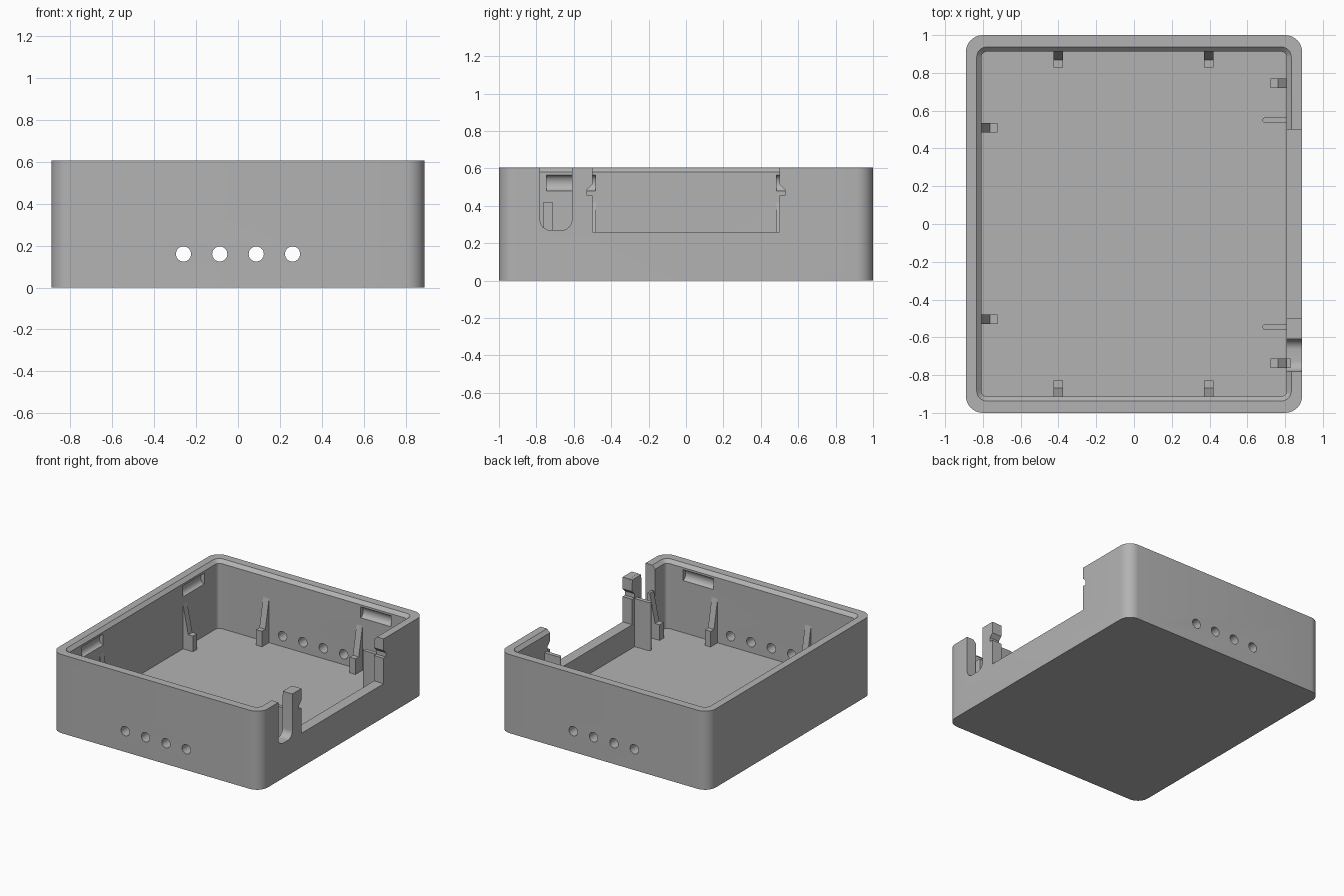
import bpy, bmesh, math
from mathutils import Matrix, Vector

if "Cube" in bpy.data.objects:
    bpy.data.objects.remove(bpy.data.objects["Cube"], do_unlink=True)

grey = bpy.data.materials.new("plain grey")
grey.use_nodes = True
grey.diffuse_color = (0.45, 0.45, 0.45, 1)
grey.node_tree.nodes["Principled BSDF"].inputs["Base Color"].default_value = grey.diffuse_color


def loft(name, rings):
    """Solid through matching rings of 3D points, capped at both ends."""
    bm = bmesh.new()
    rows = [[bm.verts.new(p) for p in ring] for ring in rings]
    n = len(rows[0])
    for low, high in zip(rows, rows[1:]):
        for i in range(n):
            j = (i + 1) % n
            bm.faces.new((low[i], low[j], high[j], high[i]))
    bm.faces.new(rows[0][::-1])
    bm.faces.new(rows[-1])
    bmesh.ops.recalc_face_normals(bm, faces=bm.faces)
    mesh = bpy.data.meshes.new(name)
    bm.to_mesh(mesh)
    bm.free()
    mesh.materials.append(grey)
    ob = bpy.data.objects.new(name, mesh)
    bpy.context.collection.objects.link(ob)
    return ob


def prism(name, outline, axis, start, end):
    """Outline of two coordinates, extruded along the remaining axis."""
    def place(p, t):
        return {"x": (t, *p), "y": (p[0], t, p[1]), "z": (*p, t)}[axis]
    return loft(name, [[place(p, t) for p in outline] for t in (start, end)])


def rectangle(a, b, c, d):
    return [(a, c), (b, c), (b, d), (a, d)]


def arc(cx, cy, r, start, end, steps=8):
    angles = [math.radians(start + (end - start) * i / steps) for i in range(steps + 1)]
    return [(cx + r * math.cos(t), cy + r * math.sin(t)) for t in angles]


def rounded(hx, hy, r):
    pts = []
    for k, (sx, sy) in enumerate([(1, 1), (-1, 1), (-1, -1), (1, -1)]):
        pts += arc(sx * (hx - r), sy * (hy - r), r, 90 * k, 90 * k + 90)
    return pts


def cut(target, cutter):
    cutter.hide_render = True
    mod = target.modifiers.new("cut", "BOOLEAN")
    mod.operation, mod.solver, mod.object = "DIFFERENCE", "EXACT", cutter
    bpy.context.view_layer.objects.active = target
    bpy.ops.object.modifier_apply(modifier=mod.name)
    bpy.data.objects.remove(cutter, do_unlink=True)


# Tray body with hollow and chamfered inner rim
TOP, FLOOR = 0.605, 0.08
body = prism("tray_body", rounded(0.89, 1.0, 0.09), "z", 0, TOP)
layers = [(0, FLOOR), (0, 0.58), (0.025, TOP), (0.025, 0.7)]
cut(body, loft("cavity", [[(x, y, z) for x, y in rounded(0.808 + g, 0.913 + g, 0.03 + g)]
                          for g, z in layers]))

# Side opening with a snap notch on each edge
half = [(0.5, 0.26), (0.5, 0.455), (0.528, 0.455), (0.528, 0.487), (0.5, 0.515), (0.5, 0.7)]
cut(body, prism("opening", half + [(-y, z) for y, z in half[::-1]], "x", 0.7, 1.0))

# Round-bottomed slot that frees the flexible tab
slot = ([(-0.78, 0.7)] + arc(-0.725, 0.325, 0.055, 180, 270)
        + arc(-0.665, 0.325, 0.055, 270, 360) + [(-0.61, 0.7)])
cut(body, prism("slot", slot, "x", 0.7, 1.0))

# Row of round holes through front and back walls
for x in (-0.26, -0.087, 0.087, 0.26):
    cut(body, prism("hole", arc(x, 0.16, 0.036, 0, 360, 32)[:-1], "y", -1.2, 1.2))

# Scooped catch recesses inside the walls
for y in (-0.615, 0.615):
    scoop = [(-0.808 + 0.75 * a, 0.522 + b) for a, b in arc(0, 0, 0.042, 0, 360, 24)[:-1]]
    cut(body, prism("recess", scoop, "y", y - 0.13, y + 0.13))
for side in (-1, 1):
    scoop = [(side * 0.913 + 0.75 * a, 0.522 + b) for a, b in arc(0, 0, 0.042, 0, 360, 24)[:-1]]
    cut(body, prism("recess", scoop, "x", 0.405, 0.665))

# Square top of the flexible tab
prism("tab_cap", rectangle(0.808, 0.889, -0.609, -0.501), "z", 0.57, 0.6045)

# Board supports: a low block with a tapered rib running up the wall
support = [(-0.02, 0.07), (0.085, 0.07), (0.085, 0.2), (0.045, 0.2), (0, 0.42), (-0.02, 0.42)]


def add_support(name, x, y, turn):
    ob = prism(name, support, "y", -0.025, 0.025)
    ob.data.transform(Matrix.Translation(Vector((x, y, 0)))
                      @ Matrix.Rotation(math.radians(turn), 4, "Z"))


for x, tag in ((-0.4, "right"), (0.395, "left")):
    add_support("front_support_" + tag, x, -0.913, 90)
    add_support("back_support_" + tag, x, 0.913, -90)
for y, tag in ((-0.505, "front"), (0.51, "back")):
    add_support("right_support_" + tag, -0.808, y, 0)
for y, tag in ((-0.738, "front"), (0.744, "back")):
    add_support("left_support_" + tag, 0.808, y, 180)

# Thin guide ribs with rounded ends beside the opening
for y, tag in ((-0.545, "front"), (0.55, "back")):
    outline = [(0.82, y + 0.015)] + arc(0.695, y, 0.015, 90, 270) + [(0.82, y - 0.015)]
    prism("guide_rib_" + tag, outline, "z", 0.07, 0.45)

# Smooth the rounded corners and holes, keep edges sharp
bpy.context.view_layer.update()
for ob in bpy.data.objects:
    if ob.type == "MESH" and grey.name in ob.data.materials:
        ob.select_set(True)
bpy.context.view_layer.objects.active = body
bpy.ops.object.shade_smooth_by_angle(angle=math.radians(30))
